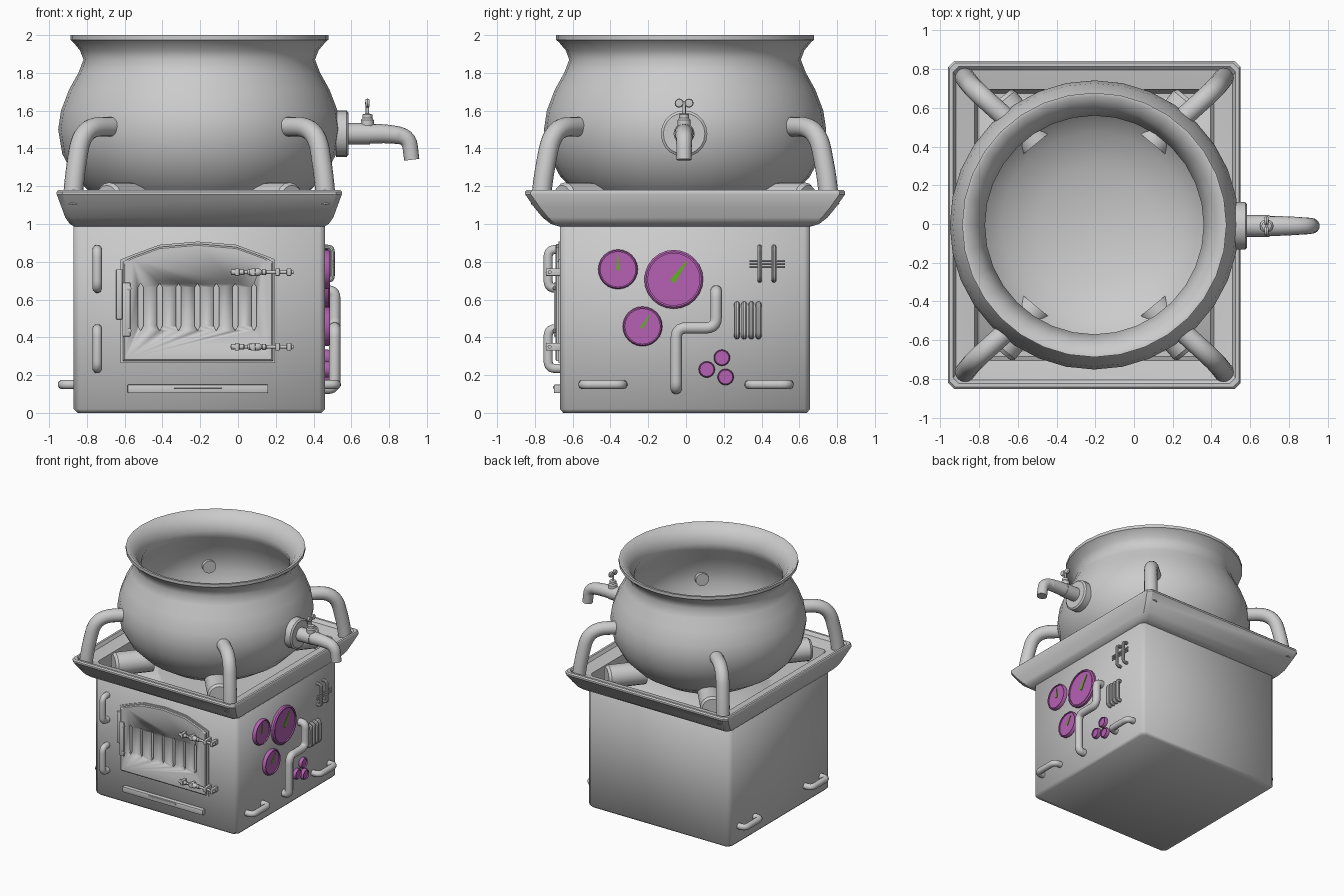
import bpy, bmesh, math
from mathutils import Vector, Matrix

if "Cube" in bpy.data.objects:
    bpy.data.objects.remove(bpy.data.objects["Cube"])

CX, CY = -0.205, -0.005          # centre of stove and pot
FRONT, RIGHT, LEFT = -0.667, 0.46, -0.87


def material(name, rgb):
    m = bpy.data.materials.new(name)
    m.diffuse_color = (*rgb, 1)
    m.use_nodes = True
    m.node_tree.nodes["Principled BSDF"].inputs["Base Color"].default_value = m.diffuse_color
    return m


PURPLE = material("gauge_purple", (0.46, 0.12, 0.45))
GREEN = material("needle_green", (0.13, 0.42, 0.02))


def finish(name, bm, mat=None, angle=35):
    bmesh.ops.recalc_face_normals(bm, faces=bm.faces)
    me = bpy.data.meshes.new(name)
    bm.to_mesh(me)
    bm.free()
    ob = bpy.data.objects.new(name, me)
    bpy.context.collection.objects.link(ob)
    if mat:
        me.materials.append(mat)
    bpy.ops.object.select_all(action='DESELECT')
    ob.select_set(True)
    bpy.context.view_layer.objects.active = ob
    bpy.ops.object.shade_smooth_by_angle(angle=math.radians(angle))
    return ob


def loft(name, rings, caps=True, mat=None, angle=35):
    bm = bmesh.new()
    rows = [[bm.verts.new(p) for p in r] for r in rings]
    n = len(rows[0])
    for a, b in zip(rows, rows[1:]):
        for i in range(n):
            j = (i + 1) % n
            bm.faces.new((a[i], a[j], b[j], b[i]))
    if caps:
        bm.faces.new(rows[0])
        bm.faces.new(rows[-1])
    bmesh.ops.remove_doubles(bm, verts=bm.verts, dist=1e-5)
    return finish(name, bm, mat, angle)


def lathe(name, profile, loc, axis=(0, 0, 1), seg=24, mat=None, angle=35):
    """Spin (radius, height) points around an axis."""
    rot = Vector(axis).to_track_quat('Z', 'Y')
    rings = [[Vector(loc) + rot @ Vector((r * math.cos(t), r * math.sin(t), h))
              for t in (2 * math.pi * i / seg for i in range(seg))]
             for r, h in profile]
    return loft(name, rings, True, mat, angle)


def box(name, lo, hi, bevel=0.0, mat=None, rot=None):
    lo, hi = Vector(lo), Vector(hi)
    bm = bmesh.new()
    bmesh.ops.create_cube(bm, size=1)
    bmesh.ops.scale(bm, vec=hi - lo, verts=bm.verts)
    if bevel:
        bmesh.ops.bevel(bm, geom=bm.edges[:], offset=bevel, segments=2,
                        profile=0.5, affect='EDGES')
    if rot:
        bmesh.ops.transform(bm, matrix=rot, verts=bm.verts)
    bmesh.ops.translate(bm, vec=(lo + hi) / 2, verts=bm.verts)
    return finish(name, bm, mat)


def tube(name, pts, r, bend=0.04, seg=12, steps=5):
    """Pipe along a polyline with rounded corners; r may be one radius or (start, end)."""
    pts = [Vector(p) for p in pts]
    path = [pts[0]]
    for a, b, c in zip(pts, pts[1:], pts[2:]):
        d = min(bend, (a - b).length * 0.49, (c - b).length * 0.49)
        p, q = b + (a - b).normalized() * d, b + (c - b).normalized() * d
        for i in range(steps + 1):
            t = i / steps
            path.append(p * (1 - t) ** 2 + b * 2 * t * (1 - t) + q * t * t)
    path.append(pts[-1])
    r0, r1 = r if isinstance(r, tuple) else (r, r)
    rings, prev, u = [], None, None
    for i, p in enumerate(path):
        t = (path[min(i + 1, len(path) - 1)] - path[max(i - 1, 0)]).normalized()
        u = t.orthogonal().normalized() if prev is None else prev.rotation_difference(t) @ u
        prev, v = t, t.cross(u)
        rad = r0 + (r1 - r0) * i / (len(path) - 1)
        rings.append([p + rad * (math.cos(k) * u + math.sin(k) * v)
                      for k in (2 * math.pi * j / seg for j in range(seg))])
    return loft(name, rings)


def rect(hx, hy, z, c=0.03):
    return [(CX + x, CY + y, z) for x, y in (
        (hx, hy - c), (hx - c, hy), (c - hx, hy), (-hx, hy - c),
        (-hx, c - hy), (c - hx, -hy), (hx - c, -hy), (hx, c - hy))]


# stove body and flared tray on top
loft("stove_body", [rect(.645, .645, 0), rect(.665, .662, .02), rect(.665, .662, .99),
                    rect(.655, .655, 1.0)], angle=50)
loft("stove_tray", [rect(.6, .6, .985), rect(.66, .66, .985), rect(.685, .71, 1.0),
                    rect(.71, .755, 1.035), rect(.73, .80, 1.09), rect(.755, .847, 1.157),
                    rect(.755, .847, 1.17), rect(.748, .838, 1.18), rect(.73, .82, 1.18),
                    rect(.715, .80, 1.155), rect(.618, .70, 1.13), rect(.60, .68, 1.0)])

# cauldron with open neck and thick wall
lathe("cauldron", [(0, .98), (.22, 1.0), (.42, 1.065), (.56, 1.15), (.66, 1.25), (.725, 1.37),
                   (.747, 1.5), (.732, 1.6), (.69, 1.71), (.64, 1.8), (.613, 1.87), (.632, 1.92),
                   (.67, 1.965), (.683, 1.975), (.683, 2.0), (.665, 2.0), (.61, 1.95),
                   (.565, 1.87), (.59, 1.8), (.65, 1.7), (.695, 1.58), (.70, 1.48), (.67, 1.35),
                   (.6, 1.23), (.48, 1.13), (.3, 1.06), (0, 1.03)], (CX, CY, 0), seg=32, angle=50)

# four corner braces and stubby feet
for sx in (-1, 1):
    for sy in (-1, 1):
        P = lambda x, y, z: (CX + sx * x, CY + sy * y, z)
        tube("corner_brace", [P(.672, .765, 1.1), P(.66, .75, 1.25), P(.62, .70, 1.515),
                              P(.42, .52, 1.515)], .052, bend=.17, seg=16, steps=8)
        lathe("cauldron_foot", [(.09, 0), (.09, .28), (.075, .30), (0, .30)],
              P(.30, .42, 1.13), (sx * .7, sy * .85, .0), 16)

# tap on the right of the cauldron
Y, Z = -.01, 1.478
lathe("tap_flange", [(.10, 0), (.123, .0), (.123, .055), (.11, .065), (.06, .065)],
      (.52, Y, Z), (1, 0, 0), 20)
tube("tap_pipe", [(.5, Y, Z), (.70, Y, Z)], .056, seg=16)
tube("tap_spout", [(.69, Y, Z), (.80, Y, 1.478), (.905, Y, 1.46), (.92, Y, 1.34)],
     (.052, .04), bend=.08, seg=16)
lathe("tap_valve", [(.035, 0), (.035, .05), (.026, .06), (.026, .08), (.009, .085),
                    (.009, .15)], (.685, Y, 1.5), seg=12)
for s in (-1, 1):
    lathe("tap_wing", [(.0, -.012), (.02, -.01), (.024, 0), (.02, .01), (0, .012)],
          (.685, Y + s * .026, 1.64), (1, 0, 0), 12)

# arched door with recessed slots
def door_outline(grow, y):
    x0, x1, c = -.61 - grow, .185 + grow, -.2125
    arch = [(x1, .80), (.135, .825), (-.01, .878), (c, .895), (-.415, .878), (-.56, .825), (x0, .80)]
    return [(x, y, z + grow) for x, z in arch] + [(x0, y, .275 - grow), (x1, y, .275 - grow)]


loft("door_frame", [door_outline(.012, -.64), door_outline(.012, FRONT - .008)])
door = loft("door", [door_outline(0, -.65), door_outline(0, FRONT - .018),
                     door_outline(-.008, FRONT - .024)], angle=30)
cut = bmesh.new()
for i in range(7):
    x = -.515 + .1 * i
    shape = [(0, .435), (.014, .46), (.014, .665), (0, .685), (-.014, .665), (-.014, .46)]
    a = [cut.verts.new((x + dx, -.72, z)) for dx, z in shape]
    b = [cut.verts.new((x + dx, -.673, z)) for dx, z in shape]
    cut.faces.new(a)
    cut.faces.new(b)
    for k in range(6):
        j = (k + 1) % 6
        cut.faces.new((a[k], a[j], b[j], b[k]))
slots = finish("slot_cutter", cut)
slots.hide_render = True
slots.hide_set(True)
mod = door.modifiers.new("slots", 'BOOLEAN')
mod.operation, mod.object, mod.solver = 'DIFFERENCE', slots, 'EXACT'

# hinge plates, bolts, latches and draught bar
box("hinge_plate_outer", (-.645, -.685, .495), (-.612, -.65, .76), .004)
box("hinge_plate_inner", (-.612, -.70, .405), (-.57, -.66, .69), .004)
for z in (.66, .435):
    lathe("hinge_bolt", [(.011, 0), (.011, .01), (0, .016)], (-.575, -.692, z), (0, -1, 0), 10)
for z in (.745, .35):
    lathe("latch_rod", [(0, 0), (.014, .004), (.014, .07), (.01, .075), (.01, .09), (.018, .1),
                        (.018, .115), (.011, .12), (.021, .135), (.021, .15), (.011, .165),
                        (.016, .17), (.016, .185), (.01, .19), (.01, .335), (0, .335)],
          (-.04, -.722, z), (1, 0, 0), 12)
    for x in (-.005, .08, .21, .27):
        box("latch_bracket", (x - .012, -.742, z - .02), (x + .012, -.66, z + .02), .004)
box("draught_bar", (-.585, -.70, .105), (.16, -.65, .15), .005)
box("draught_grip", (-.34, -.705, .13), (-.085, -.69, .142), .002)

# grab handles
for z0, z1 in ((.635, .89), (.21, .47)):
    tube("front_handle", [(-.745, -.65, z0 + .025), (-.745, -.73, z0 + .025),
                          (-.745, -.73, z1 - .025), (-.745, -.65, z1 - .025)], .025)
for face, out in ((RIGHT, 1), (LEFT, -1)):
    for y0 in (-.57, .31):
        a, b, x = y0 + .025, y0 + .235, face + out * .06
        tube("side_handle", [(face - out * .02, a, .15), (x, a, .15), (x, b, .15),
                             (face - out * .02, b, .15)], .025)

# gauges with needles on the right
for y, z, r in ((-.36, .76, .105), (-.065, .707, .156), (-.23, .458, .105),
                (.11, .23, .043), (.19, .292, .043), (.21, .19, .043)):
    k = .12 * r if r > .05 else .008
    lathe("gauge", [(r, -.01), (r, .018), (r - k * .5, .027), (r - k, .027), (r - k, .017),
                    (0, .017)], (RIGHT, y, z), (1, 0, 0), 24, PURPLE)
for y, z, dy, dz, w in ((-.36, .755, 0, .08, .009), (-.072, .695, .075, .105, .016),
                        (-.235, .45, .045, .07, .009)):
    d = Vector((0, dy, dz))
    n = Vector((0, dz, -dy)).normalized() * w
    base = Vector((.47, y, z))
    shape = [base + n, base + d + n * .3, base + d - n * .3, base - n]
    loft("needle", [shape, [p + Vector((.012, 0, 0)) for p in shape]], True, GREEN)

# pipework on the right
tube("bent_pipe", [(.44, .16, .645), (.512, .16, .645), (.512, .16, .45), (.512, -.052, .45),
                   (.512, -.052, .13), (.44, -.052, .13)], .031, bend=.055)
for y in (.27, .308, .346, .384):
    tube("vent_bar", [(.44, y, .405), (.49, y, .405), (.49, y, .575), (.44, y, .575)],
         .0155, bend=.025, seg=10)
for y in (.39, .466):
    tube("rack_bar", [(.44, y, .702), (.5, y, .702), (.5, y, .878), (.44, y, .878)],
         .0125, bend=.025, seg=10)
for z in (.772, .788, .804):
    tube("rack_rod", [(.5, .335, z), (.5, .525, z)], .006, seg=8)
